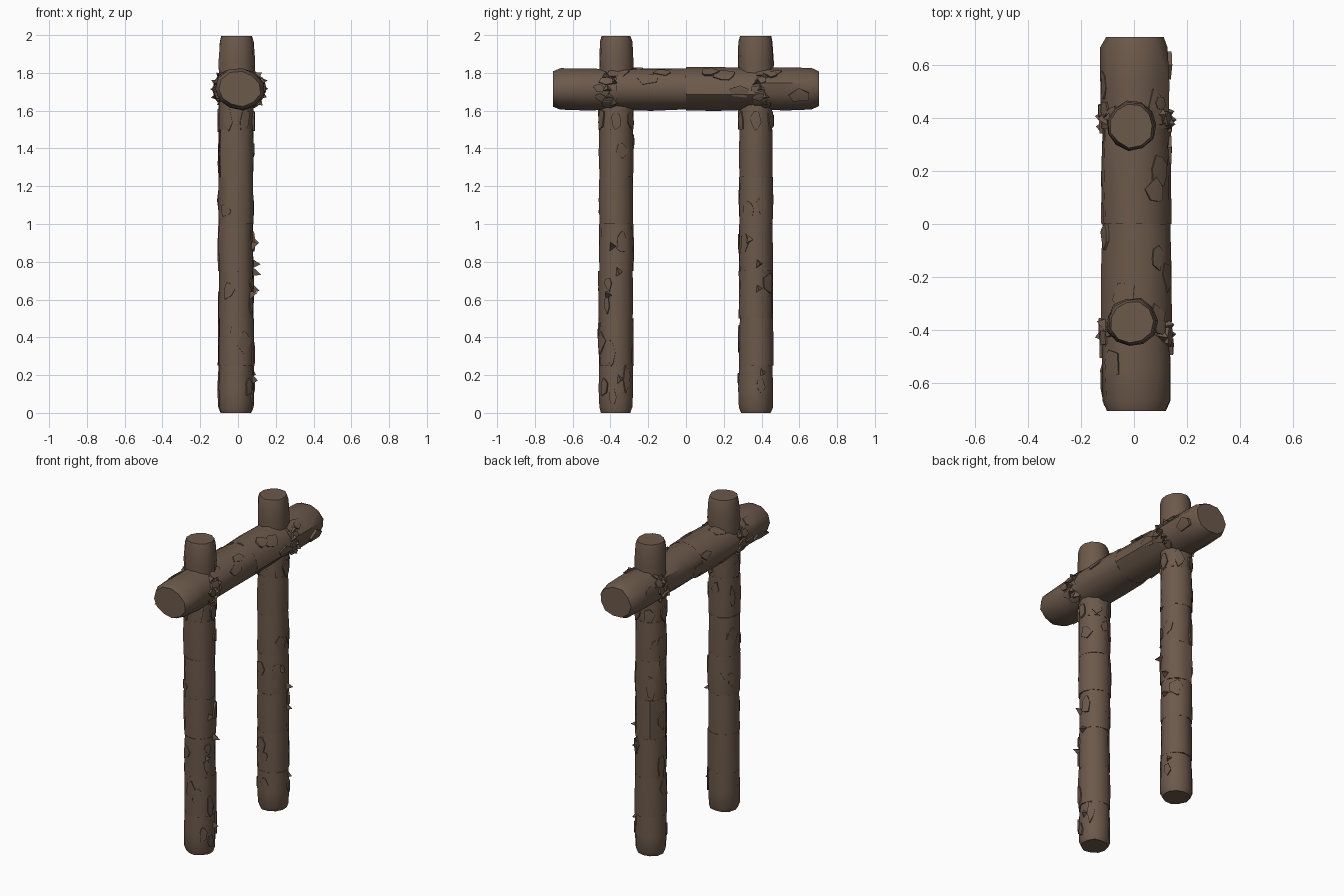
import bpy, bmesh, random
from math import sin, cos, pi
from mathutils import Vector

if "Cube" in bpy.data.objects:
    bpy.data.objects.remove(bpy.data.objects["Cube"], do_unlink=True)

rng = random.Random(7)
SIDES = 11

bark = bpy.data.materials.new("brown bark")
bark.use_nodes = True
colour = (0.15, 0.1, 0.07, 1)
bark.diffuse_color = colour
bsdf = bark.node_tree.nodes["Principled BSDF"]
bsdf.inputs["Base Color"].default_value = colour
bsdf.inputs["Roughness"].default_value = 0.9


def finish(name, bm, angle):
    bmesh.ops.recalc_face_normals(bm, faces=bm.faces)
    mesh = bpy.data.meshes.new(name)
    bm.to_mesh(mesh)
    bm.free()
    mesh.materials.append(bark)
    obj = bpy.data.objects.new(name, mesh)
    bpy.context.collection.objects.link(obj)
    bpy.ops.object.select_all(action='DESELECT')
    obj.select_set(True)
    bpy.context.view_layer.objects.active = obj
    bpy.ops.object.shade_smooth_by_angle(angle=angle)
    return obj


class Log:
    """Straight log: centre line, two cross directions and their radii."""

    def __init__(self, origin, axis, u, v, ru, rv):
        self.origin, self.axis = Vector(origin), Vector(axis)
        self.u, self.v = Vector(u) * ru, Vector(v) * rv

    def point(self, t, angle, scale=1.0):
        return (self.origin + self.axis * t
                + (self.u * cos(angle) + self.v * sin(angle)) * scale)


def build_log(name, log, cuts, end_scale, chamfer):
    """Sawn sections with slightly mismatched, uneven rings."""
    bm = bmesh.new()
    last = len(cuts) - 2
    for i, (a, b) in enumerate(zip(cuts, cuts[1:])):
        stations = [(a, 0.97), ((a + b) / 2, 0.99), (b, 0.96)]
        if i == 0:
            stations[0] = (a, end_scale)
            stations.insert(1, (a + chamfer, 0.97))
        if i == last:
            stations[-1] = (b, end_scale)
            stations.insert(-1, (b - chamfer, 0.95))
        twist = rng.uniform(0, 1)
        facets = [rng.uniform(0.96, 1.04) for _ in range(SIDES)]
        rings = []
        for t, scale in stations:
            ring = []
            for k in range(SIDES):
                size = scale * facets[k] * rng.uniform(0.97, 1.03)
                ring.append(bm.verts.new(
                    log.point(t, twist + 2 * pi * k / SIDES, size)))
            rings.append(ring)
        for lo, hi in zip(rings, rings[1:]):
            for k in range(SIDES):
                n = (k + 1) % SIDES
                bm.faces.new((lo[k], lo[n], hi[n], hi[k]))
        bm.faces.new(rings[0])
        bm.faces.new(rings[-1])
    return finish(name, bm, 0.75)


def add_plate(bm, log, t, angle, length, spread, lift):
    """Jagged curved piece of bark with a thin broken rim."""
    corners = rng.choice((5, 6, 7))
    top, base = [], []
    for k in range(corners):
        a = 2 * pi * k / corners + rng.uniform(-0.3, 0.3)
        reach = rng.uniform(0.6, 1.1)
        tt = t + length * reach * sin(a)
        aa = angle + spread * reach * cos(a)
        top.append(bm.verts.new(log.point(tt, aa, lift)))
        base.append(bm.verts.new(log.point(tt, aa, 0.88)))
    centre = bm.verts.new(log.point(t, angle, lift + 0.01))
    for k in range(corners):
        n = (k + 1) % corners
        bm.faces.new((top[k], top[n], centre))
        bm.faces.new((base[k], base[n], top[n], top[k]))


def add_splinter(bm, log, t, angle, height, width):
    """Thin pointed flake standing out of the log."""
    lean = rng.uniform(-0.02, 0.02)
    foot = [bm.verts.new(log.point(t - width, angle - 0.15, 0.9)),
            bm.verts.new(log.point(t + width, angle - 0.1, 0.9)),
            bm.verts.new(log.point(t, angle + 0.3, 0.9))]
    tip = bm.verts.new(log.point(t + lean, angle, height))
    bm.faces.new(foot)
    for k in range(3):
        bm.faces.new((foot[k], foot[(k + 1) % 3], tip))


X, Y, Z = (1, 0, 0), (0, 1, 0), (0, 0, 1)

# Upright posts, front and back
for side, name in ((-1, "front"), (1, "back")):
    post = Log((-0.01, 0.37 * side, 0), Z, X, Y, 0.096, 0.094)
    cuts = [0.25 * k for k in range(7)] + [1.72, 1.995]
    build_log(name + "_post", post, cuts, 0.85, 0.03)

    bm = bmesh.new()
    for i in range(6):
        for _ in range(3):
            add_plate(bm, post, 0.25 * i + rng.uniform(0.06, 0.19),
                      rng.uniform(0, 2 * pi), rng.uniform(0.04, 0.08),
                      rng.uniform(0.25, 0.5), rng.uniform(0.99, 1.05))
    # Ragged bark where the post meets the beam
    for k in range(6):
        add_plate(bm, post, 1.55, k * pi / 3, 0.06, 0.4, 1.03)
    finish(name + "_post_bark", bm, 0.5)

    bm = bmesh.new()
    for t in (0.2, 0.64, 0.77, 0.9):
        add_splinter(bm, post, t + 0.02 * side, rng.uniform(-0.5, 0.5),
                     rng.uniform(1.15, 1.4), 0.025)
    finish(name + "_post_splinters", bm, 0.3)

# Cross beam resting through the posts
beam = Log((0.007, 0, 1.715), Y, X, Z, 0.134, 0.114)
build_log("cross_beam", beam, [-0.705, -0.37, 0, 0.36, 0.705], 0.82, 0.04)

bm = bmesh.new()
for i in range(16):
    add_plate(bm, beam, -0.6 + 0.08 * i, rng.uniform(-0.6, pi + 0.6),
              rng.uniform(0.05, 0.09), rng.uniform(0.25, 0.45),
              rng.uniform(0.98, 1.03))
finish("beam_bark", bm, 0.5)

# Split, flared bark around both joints
for side, name in ((-1, "front"), (1, "back")):
    bm = bmesh.new()
    for flank in (0, pi):
        for k in range(5):
            add_plate(bm, beam, side * rng.uniform(0.36, 0.46),
                      flank + 0.4 * (k - 2), 0.04, 0.25,
                      rng.uniform(1.0, 1.08))
            add_splinter(bm, beam, side * rng.uniform(0.36, 0.42),
                         flank + 0.35 * (k - 2),
                         rng.uniform(1.1, 1.22), 0.03)
    finish(name + "_joint_bark", bm, 0.4)
